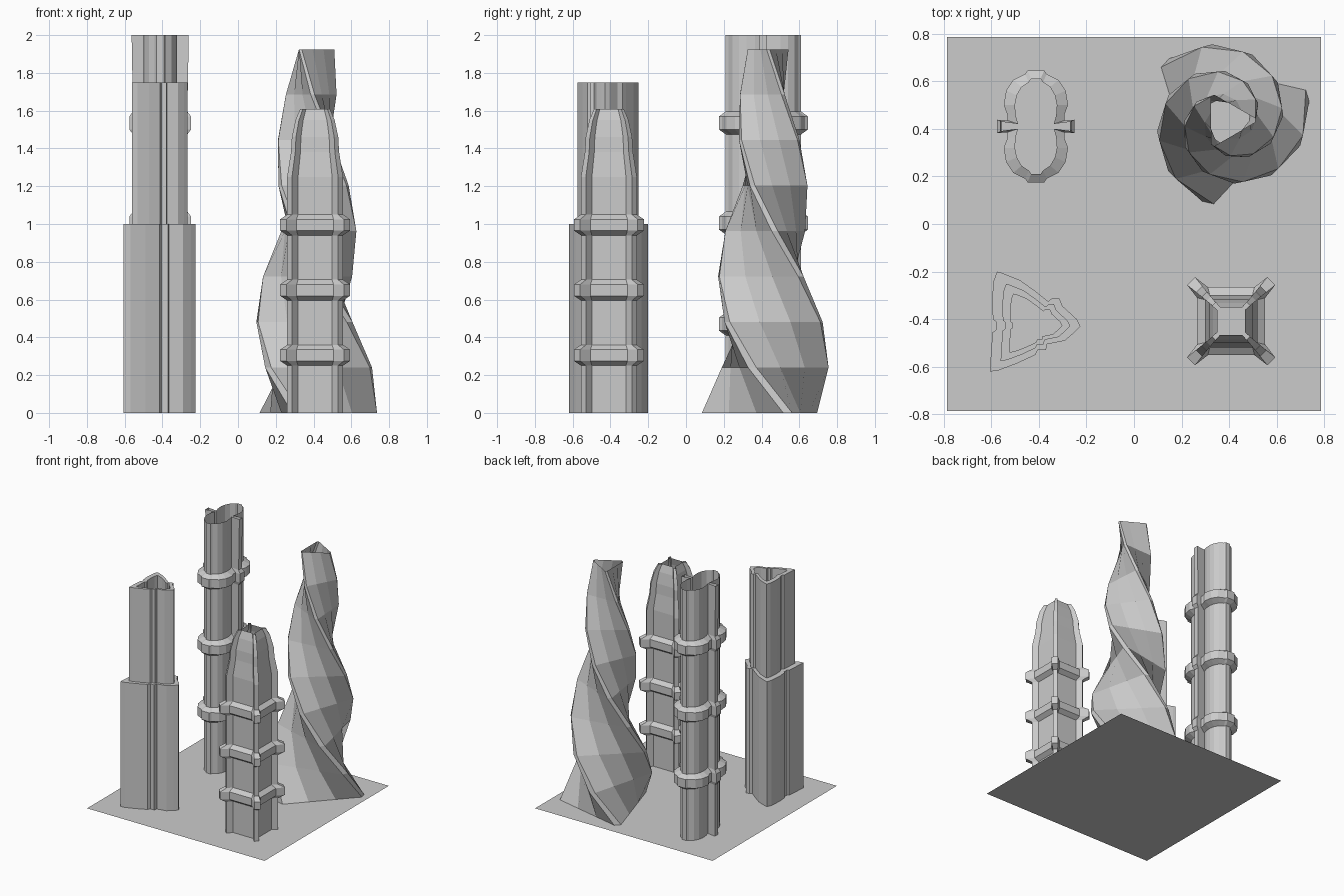
import bpy
from math import radians, cos, sin

if "Cube" in bpy.data.objects:
    bpy.data.objects.remove(bpy.data.objects["Cube"])


def mesh_object(name, verts, faces):
    me = bpy.data.meshes.new(name)
    me.from_pydata(verts, [], faces)
    me.update()
    ob = bpy.data.objects.new(name, me)
    bpy.context.collection.objects.link(ob)
    return ob


def loft(name, centre, rings):
    """Open tube through rings of (profile, z); profiles run counter-clockwise."""
    cx, cy = centre
    n = len(rings[0][0])
    verts = [(cx + x, cy + y, z) for prof, z in rings for x, y in prof]
    faces = []
    for r in range(len(rings) - 1):
        for i in range(n):
            j = (i + 1) % n
            faces.append((r * n + i, r * n + j, (r + 1) * n + j, (r + 1) * n + i))
    return mesh_object(name, verts, faces)


def scaled(prof, s):
    return [(x * s, y * s) for x, y in prof]


def mirror_quarter(q):
    left = [(-x, y) for x, y in reversed(q)]
    half = q + left
    return half + [(-x, -y) for x, y in half]


def banded(body, band, levels, inner_h, outer_h):
    """Body rings with a bevelled collar at every level."""
    rings = [(body, 0)]
    for z in levels:
        rings += [(body, z - outer_h), (band, z - inner_h),
                  (band, z + inner_h), (body, z + outer_h)]
    return rings


# Ground slab
g = 0.785
mesh_object("ground_plate", [(-g, -g, 0), (g, -g, 0), (g, g, 0), (-g, g, 0)], [(0, 1, 2, 3)])

# Stepped three-sided tower with grooves in its sides
outline = [(-.225, -.43), (-.24, -.4), (-.3, -.345), (-.315, -.31), (-.345, -.312),
           (-.36, -.325), (-.41, -.285), (-.48, -.235), (-.555, -.205), (-.575, -.2),
           (-.59, -.24), (-.597, -.33), (-.592, -.4), (-.58, -.41), (-.58, -.445),
           (-.594, -.455), (-.6, -.53), (-.605, -.62), (-.57, -.615), (-.49, -.585),
           (-.415, -.55), (-.405, -.53), (-.37, -.53), (-.365, -.505), (-.29, -.49),
           (-.25, -.455)]
c = (-0.41, -0.425)
tri = [(x - c[0], y - c[1]) for x, y in outline]
loft("stepped_tower", c, [(tri, 0), (tri, 1.0), (scaled(tri, .77), 1.0),
                          (scaled(tri, .77), 1.75), (scaled(tri, .58), 1.75),
                          (scaled(tri, .58), 1.63)])

# Four-pointed tower with three collars and a domed open crown
star = mirror_quarter([(.11, .09), (.148, .122), (.122, .148), (.09, .11)])
star_band = mirror_quarter([(.143, .098), (.185, .152), (.152, .185), (.098, .143)])
rings = banded(star, star_band, (.305, .65, .995), .03, .055)
rings += [(star, 1.25), (scaled(star, .86), 1.38), (scaled(star, .83), 1.46),
          (scaled(star, .7), 1.55), (scaled(star, .53), 1.61)]
loft("star_tower", (.408, -.408), rings)

# Two-lobed tower with thin side fins and three collars
lobe = mirror_quarter([(.144, .02), (.075, .01), (.085, .045), (.088, .09), (.08, .13),
                       (.06, .165), (.03, .185), (.02, .2)])
lobe_band = mirror_quarter([(.163, .028), (.12, .025), (.12, .05), (.135, .09),
                            (.125, .15), (.095, .195), (.045, .22), (.035, .235)])
lobe_top = [(x * 1.05, y) if abs(x) > .12 else (x, y) for x, y in lobe]
rings = banded(lobe, lobe_band, (.47, 1.005, 1.535), .035, .06)
rings += [(lobe_top, 2.0)]
loft("lobed_tower", (-.412, .41), rings)

# Twisting, tapering three-sided tower with blunt corners
base = []
for k in range(3):
    a, b = radians(120 * k), radians(120 * k + 120)
    d = radians(4)
    p = (cos(a + d), sin(a + d))
    q = (cos(b - d), sin(b - d))
    base.append((cos(a - d), sin(a - d)))
    for t in (0, .33, .67):
        base.append((p[0] + (q[0] - p[0]) * t, p[1] + (q[1] - p[1]) * t))
rings = []
for i in range(9):
    t = i / 8
    r = .355 + (.12 - .355) * t
    a = radians(17 - 257 * t)
    rings.append(([(r * (x * cos(a) - y * sin(a)), r * (x * sin(a) + y * cos(a)))
                   for x, y in base], 1.925 * t))
loft("twisted_tower", (.39, .435), rings)
